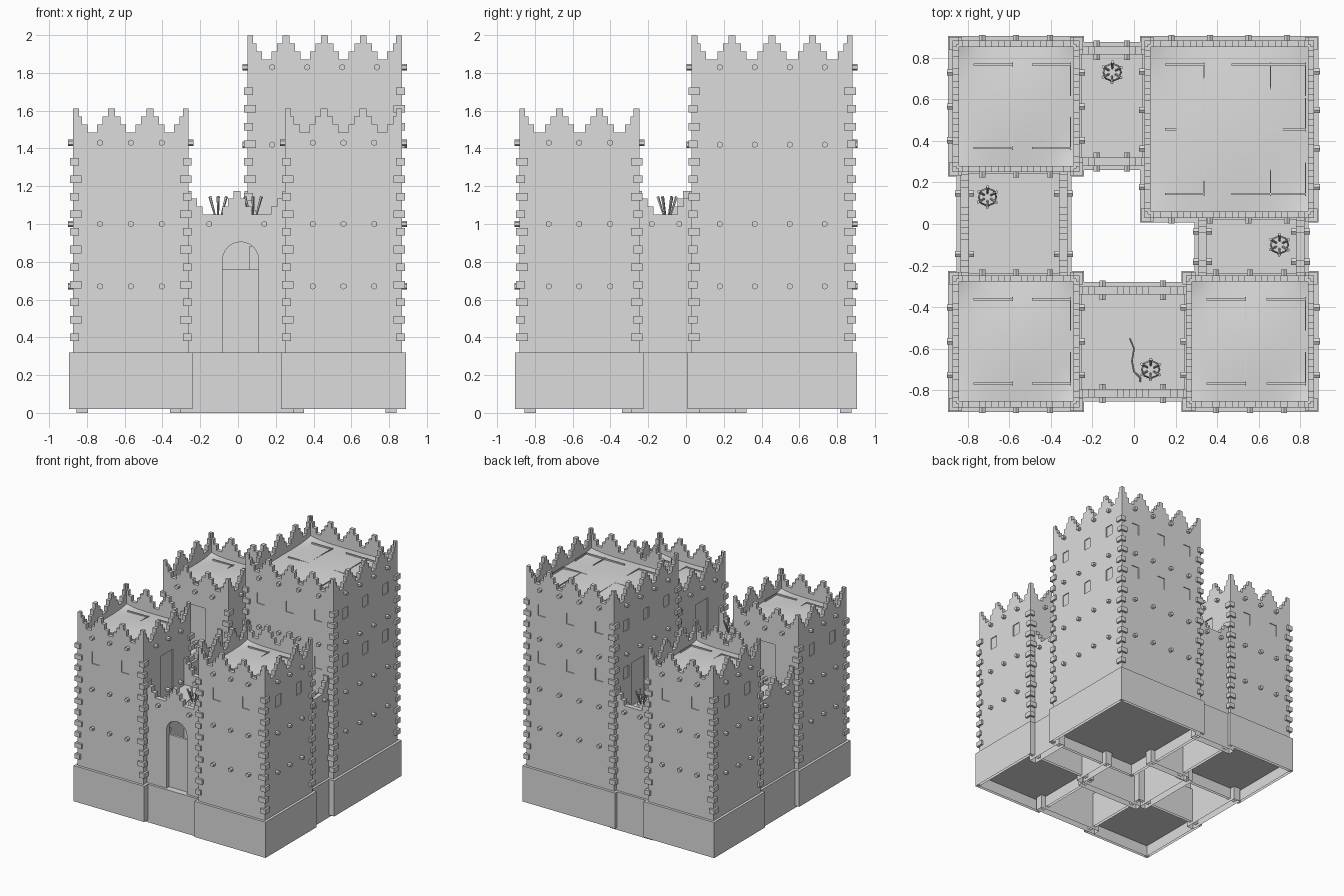
import bpy, bmesh, math
from mathutils import Vector, Matrix

old = bpy.data.objects.get("Cube")
if old:
    bpy.data.objects.remove(old, do_unlink=True)

# one stone colour
stone = bpy.data.materials.new("pale_stone")
stone.use_nodes = True
stone.diffuse_color = (0.72, 0.72, 0.72, 1)
stone.node_tree.nodes["Principled BSDF"].inputs["Base Color"].default_value = (0.72, 0.72, 0.72, 1)


def finish(bm, name, open_below=False):
    bmesh.ops.recalc_face_normals(bm, faces=bm.faces)
    if open_below:
        bm.normal_update()
        bmesh.ops.delete(bm, geom=[f for f in bm.faces if f.normal.z < -0.5], context='FACES')
    me = bpy.data.meshes.new(name)
    bm.to_mesh(me)
    bm.free()
    me.materials.append(stone)
    ob = bpy.data.objects.new(name, me)
    bpy.context.collection.objects.link(ob)
    return ob


def box(bm, lo, hi):
    lo, hi = Vector(lo), Vector(hi)
    m = Matrix.Translation((lo + hi) / 2) @ Matrix.Diagonal((*(hi - lo), 1))
    bmesh.ops.create_cube(bm, size=1, matrix=m)


def rod(bm, a, b, r1, r2, seg=6):
    a, b = Vector(a), Vector(b)
    rot = (b - a).to_track_quat('Z', 'Y').to_matrix().to_4x4()
    bmesh.ops.create_cone(bm, cap_ends=True, segments=seg, radius1=r1, radius2=r2,
                          depth=(b - a).length, matrix=Matrix.Translation((a + b) / 2) @ rot)


def panel(bm, side, pts, thick, out=0.0):
    """Extrude a (distance, height) outline inward from one side of a plan."""
    org, d, n, _ = side
    f = bm.faces.new([bm.verts.new(org + d * s + n * out + Vector((0, 0, z))) for s, z in pts])
    r = bmesh.ops.extrude_face_region(bm, geom=[f])
    bmesh.ops.translate(bm, vec=-n * thick, verts=[v for v in r["geom"] if isinstance(v, bmesh.types.BMVert)])


def rect(s, w, z0, z1):
    return [(s - w / 2, z0), (s + w / 2, z0), (s + w / 2, z1), (s - w / 2, z1)]


def sides(x0, x1, y0, y1):
    V = Vector
    return {"front": (V((x0, y0, 0)), V((1, 0, 0)), V((0, -1, 0)), x1 - x0),
            "left": (V((x1, y0, 0)), V((0, 1, 0)), V((1, 0, 0)), y1 - y0),
            "back": (V((x1, y1, 0)), V((-1, 0, 0)), V((0, 1, 0)), x1 - x0),
            "right": (V((x0, y1, 0)), V((0, -1, 0)), V((-1, 0, 0)), y1 - y0)}


def stepped(length, n, low, valley, rise=0.042):
    """Outline of a wall topped by stepped merlons, halved at both ends."""
    pts = [(0, low)]
    widths = [0.077, 0.047, 0.018]
    for k in range(n + 1):
        c = length * k / n
        if k:
            for i, w in enumerate(widths):
                pts += [(c - w, valley + rise * i), (c - w, valley + rise * (i + 1))]
        if k == 0 or k == n:
            pts.append((c, valley + rise * 3))
        if k < n:
            for i, w in reversed(list(enumerate(widths))):
                pts += [(c + w, valley + rise * (i + 1)), (c + w, valley + rise * i)]
    return pts + [(length, low)]


def carve(ob, cut):
    mod = ob.modifiers.new("openings", 'BOOLEAN')
    mod.object, mod.operation, mod.solver = cut, 'DIFFERENCE', 'EXACT'
    bpy.context.view_layer.objects.active = ob
    bpy.ops.object.modifier_apply(modifier=mod.name)
    bpy.data.objects.remove(cut, do_unlink=True)


def roof(name, x0, x1, y0, y1, z, n):
    bm = bmesh.new()
    cx, cy, hx, hy = (x0 + x1) / 2, (y0 + y1) / 2, (x1 - x0) / 2, (y1 - y0) / 2
    bmesh.ops.create_grid(bm, x_segments=20, y_segments=20, size=1)
    for v in bm.verts:
        u, w = v.co.x, v.co.y
        h = 0.018 * math.cos(u * math.pi / 2) * math.cos(w * math.pi / 2) + 0.02 * (u * w) ** 4
        v.co = (cx + u * hx, cy + w * hy, z + h)
    ob = finish(bm, name + "_roof")
    for p in ob.data.polygons:
        p.use_smooth = True
    # roof timbers just breaking the surface
    bm = bmesh.new()
    for i in range(n):
        for j in range(n):
            px = min(x0 + 0.17 + 0.32 * i, x1 - 0.1)
            py = cy + (j / (n - 1) - 0.5) * (2 * hy - 0.17)
            ry = py + (0.07 if j < n / 2 else -0.07)
            box(bm, (px - 0.1, py - 0.005, z - 0.01), (px + 0.09, py + 0.005, z + 0.016))
            box(bm, (px + 0.085, ry - 0.08, z - 0.01), (px + 0.09, ry + 0.08, z + 0.016))
    finish(bm, name + "_roof_timbers")


def tower(name, x0, x1, y0, y1, valley, doors, big=False):
    plan = sides(x0, x1, y0, y1)
    bm = bmesh.new()
    box(bm, (x0, y0, 0.115), (x1, y1, valley - 0.08))
    body = finish(bm, name + "_body")
    cut, knobs, top, plinth = bmesh.new(), bmesh.new(), bmesh.new(), bmesh.new()
    n = 4 if big else 3
    for key, side in plan.items():
        org, d, out, L = side
        # battlements and hollow plinth
        panel(top, side, stepped(L, n, valley - 0.08, valley), 0.03)
        panel(plinth, side, rect(L / 2, L + 0.044, 0.02, 0.32), 0.022, 0.022)
        # shallow window and door recesses
        offs = (-0.267, 0, 0.267) if big else (-0.137, 0.137)
        door = doors.get(key)
        for o in offs:
            s = L / 2 + o
            if big:
                panel(cut, side, rect(s, 0.07, 1.61, 1.7), 0.027, 0.02)
            if door is None or (big and abs(s - door) > 0.13):
                panel(cut, side, rect(s, 0.07, 1.21, 1.31), 0.027, 0.02)
        if door is not None:
            panel(cut, side, rect(door, 0.17, 0.95, 1.31), 0.03, 0.02)
        # beam ends
        for z in ((0.67, 1.0, 1.42, 1.83) if big else (0.67, 1.0, 1.43)):
            for k in range(n):
                s = L / 2 + (k - (n - 1) / 2) * (0.185 if big else 0.163)
                p = org + d * s + Vector((0, 0, z))
                rod(knobs, p - out * 0.02, p + out * 0.027, 0.017, 0.017)
    carve(body, finish(cut, name + "_cutter"))
    finish(knobs, name + "_beam_ends")
    finish(top, name + "_battlements")
    finish(plinth, name + "_plinth", open_below=True)
    # corner stones
    bm = bmesh.new()
    for k in range(15 if big else 11):
        z = 0.4 + 0.093 * k
        a, b = (0.045, 0.03) if k % 2 else (0.03, 0.045)
        for x, sx in ((x0, -1), (x1, 1)):
            for y, sy in ((y0, -1), (y1, 1)):
                xs = sorted((x + sx * 0.017, x - sx * a))
                ys = sorted((y + sy * 0.017, y - sy * b))
                box(bm, (xs[0], ys[0], z - 0.02), (xs[1], ys[1], z + 0.02))
    finish(bm, name + "_corner_stones")
    roof(name, x0 + 0.03, x1 - 0.03, y0 + 0.03, y1 - 0.03, valley - 0.05, n - 1)


tower("front_right_tower", -0.873, -0.262, -0.882, -0.247, 1.485, {"left": 0.31, "back": 0.31})
tower("front_left_tower", 0.25, 0.867, -0.882, -0.247, 1.485, {"right": 0.32, "back": 0.31})
tower("back_right_tower", -0.873, -0.262, 0.25, 0.882, 1.485, {"left": 0.32, "front": 0.31})
tower("back_left_tower", 0.05, 0.867, 0.03, 0.882, 1.872, {"right": 0.32, "front": 0.52}, True)


def link(name, x0, x1, y0, y1, outer, inner, merlons, gate=False):
    """Two battlemented walls carrying a walkway between towers."""
    plan = sides(x0, x1, y0, y1)
    for key in (outer, inner):
        side = plan[key]
        org, d, out, L = side
        bm = bmesh.new()
        panel(bm, side, stepped(L, merlons, 0.3, 1.05), 0.04)
        wall = finish(bm, f"{name}_{key}_wall")
        if gate and key == outer:
            # arched gateway with a leaf set back inside it
            c, r = L / 2 + 0.02, 0.095
            arch = [(c - r, 0.32), (c + r, 0.32)]
            arch += [(c + r * math.cos(math.pi * i / 12), 0.81 + r * math.sin(math.pi * i / 12)) for i in range(13)]
            bm = bmesh.new()
            panel(bm, side, arch, 0.1, 0.03)
            carve(wall, finish(bm, "gate_cutter"))
            bm = bmesh.new()
            panel(bm, side, rect(c, 0.19, 0.3, 0.76), 0.02, -0.035)
            finish(bm, "gate_leaf")
            bm = bmesh.new()
            panel(bm, side, rect(c + 0.07, 0.05, 0.76, 0.88), 0.03, -0.08)
            finish(bm, "gate_bracket")
        bm = bmesh.new()
        panel(bm, side, rect(L / 2, L + 0.08, 0, 0.32), 0.06, 0.02)
        finish(bm, f"{name}_{key}_plinth", open_below=True)
        bm = bmesh.new()
        for s in (L / 2 - 0.073 * merlons, L / 2 + 0.073 * merlons):
            p = org + d * s + Vector((0, 0, 1.0))
            rod(bm, p - out * 0.065, p + out * 0.027, 0.017, 0.017)
        finish(bm, f"{name}_{key}_beam_ends")
    bm = bmesh.new()
    box(bm, (x0 + 0.01, y0 + 0.01, 0.92), (x1 - 0.01, y1 - 0.01, 0.955))
    finish(bm, name + "_walkway")


link("gatehouse", -0.265, 0.253, -0.835, -0.3, "front", "back", 2, True)
link("back_link", -0.265, 0.053, 0.28, 0.855, "back", "front", 1)
link("right_link", -0.835, -0.32, -0.25, 0.253, "right", "left", 2)
link("left_link", 0.31, 0.82, -0.25, 0.033, "left", "right", 1)

# barrels of spears on each walkway
for i, (x, y) in enumerate(((0.08, -0.7), (-0.105, 0.73), (-0.705, 0.13), (0.7, -0.1))):
    bm = bmesh.new()
    rod(bm, (x, y, 0.955), (x, y, 1.0), 0.038, 0.047, 8)
    rod(bm, (x, y, 1.0), (x, y, 1.045), 0.047, 0.04, 8)
    for k in range(6):
        a = math.tau * k / 6 + 0.5
        c, s = math.cos(a), math.sin(a)
        rod(bm, (x + 0.005 * c, y + 0.005 * s, 1.0), (x + 0.05 * c, y + 0.05 * s, 1.145), 0.003, 0.008, 5)
    finish(bm, f"spear_barrel_{i + 1}")

# bow leaning by the front barrel
cu = bpy.data.curves.new("bow", 'CURVE')
cu.dimensions, cu.bevel_depth, cu.bevel_resolution = '3D', 0.004, 1
sp = cu.splines.new('POLY')
path = [(-0.02, -0.55, 1.03), (0, -0.6, 1.02), (-0.01, -0.66, 1), (0, -0.71, 0.99), (0.03, -0.74, 0.97), (0.03, -0.76, 0.97)]
sp.points.add(len(path) - 1)
for p, co in zip(sp.points, path):
    p.co = (*co, 1)
cu.materials.append(stone)
bpy.context.collection.objects.link(bpy.data.objects.new("bow", cu))
